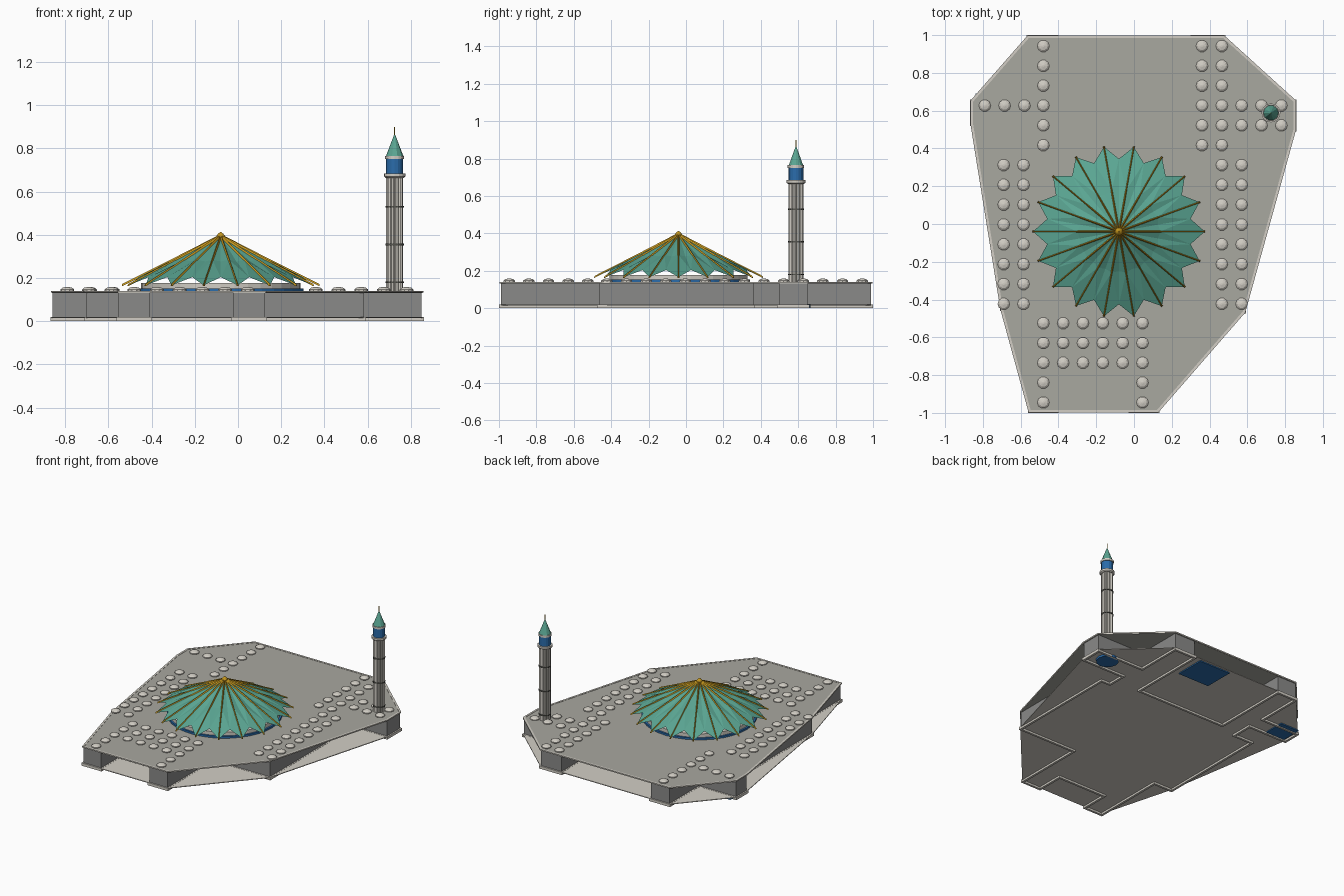
import bpy, bmesh, math
from mathutils import Vector

if "Cube" in bpy.data.objects:
    bpy.data.objects.remove(bpy.data.objects["Cube"])


def mat(name, hexcol):
    lin = [((c / 255 + 0.055) / 1.055) ** 2.4 for c in bytes.fromhex(hexcol)]
    m = bpy.data.materials.new(name)
    m.diffuse_color = (*lin, 1)
    m.use_nodes = True
    m.node_tree.nodes["Principled BSDF"].inputs["Base Color"].default_value = m.diffuse_color
    return m


PALE = mat("pale_stone", "d2cec5")
ROOF = mat("roof_concrete", "a9a8a0")
WALL = mat("grey_wall", "8a8a89")
TEAL = mat("teal_roof", "5aa592")
GOLD = mat("gold", "c4961e")
BLUE = mat("blue", "2a6cab")
DARK = mat("dark_trim", "55554f")


def make(name, verts, faces, material):
    bm = bmesh.new()
    vs = [bm.verts.new(v) for v in verts]
    for f in faces:
        bm.faces.new([vs[i] for i in f])
    bmesh.ops.recalc_face_normals(bm, faces=bm.faces)
    me = bpy.data.meshes.new(name)
    bm.to_mesh(me)
    bm.free()
    me.materials.append(material)
    ob = bpy.data.objects.new(name, me)
    bpy.context.collection.objects.link(ob)
    return ob


def prism(name, pts, z0, z1, material):
    n = len(pts)
    verts = [(x, y, z) for z in (z0, z1) for x, y in pts]
    faces = [(i, (i + 1) % n, (i + 1) % n + n, i + n) for i in range(n)]
    faces += [tuple(range(n)), tuple(range(n, 2 * n))]
    return make(name, verts, faces, material)


def offset(pts, d):
    # mitred outward offset of a counter-clockwise outline
    out = []
    for i, p in enumerate(pts):
        p = Vector(p)
        a = (p - Vector(pts[i - 1])).normalized()
        b = (Vector(pts[(i + 1) % len(pts)]) - p).normalized()
        na, nb = Vector((a.y, -a.x)), Vector((b.y, -b.x))
        out.append(tuple(p + (na + nb) * d / (1 + na.dot(nb))))
    return out


def ring_wall(name, pts, outer, inner, z0, z1, material):
    # closed wall strip following the stepped plan
    n = len(pts)
    o, q = offset(pts, outer), offset(pts, inner)
    verts = [(x, y, z) for loop, z in ((o, z0), (o, z1), (q, z1), (q, z0)) for x, y in loop]
    faces = [(k * n + i, k * n + (i + 1) % n, (k + 1) % 4 * n + (i + 1) % n, (k + 1) % 4 * n + i)
             for k in range(4) for i in range(n)]
    return make(name, verts, faces, material)


def lathe(name, profile, sides, cx, cy, material, flute=1.0):
    verts, faces = [], []
    for r, z in profile:
        for i in range(sides):
            a = 2 * math.pi * i / sides
            k = r * (flute if i % 2 else 1)
            verts.append((cx + k * math.cos(a), cy + k * math.sin(a), z))
    for j in range(len(profile) - 1):
        for i in range(sides):
            t = (i + 1) % sides
            faces.append((j * sides + i, j * sides + t, (j + 1) * sides + t, (j + 1) * sides + i))
    faces += [tuple(range(sides)), tuple(range(len(verts) - sides, len(verts)))]
    return make(name, verts, faces, material)


def rect(x0, x1, y0, y1):
    return [(x0, y0), (x1, y0), (x1, y1), (x0, y1)]


# Stepped plan of the walls, and the many-sided plan of floor and roof
plan = [(-.552, -.99), (-.41, -.99), (-.41, -.79), (-.02, -.79), (-.02, -.99), (.125, -.99),
        (.125, -.465), (.582, -.465), (.582, .36), (.51, .36), (.51, .5), (.85, .5),
        (.85, .65), (.475, .65), (.475, .99), (.31, .99), (.31, .42), (-.41, .42),
        (-.41, .99), (-.56, .99), (-.56, .65), (-.858, .65), (-.858, .53), (-.55, .53),
        (-.55, .37), (-.7, .37), (-.7, -.45), (-.552, -.45)]
hull = [(-.552, -.99), (.125, -.99), (.582, -.465), (.85, .5), (.85, .65),
        (.475, .99), (-.56, .99), (-.858, .65), (-.858, .53), (-.7, -.45)]

ring_wall("plinth", plan, .01, -.006, 0, .02, PALE)
prism("floor", offset(hull, .006), .014, .019, PALE)
ring_wall("outer_walls", plan, 0, -.005, .02, .132, WALL)
prism("roof_slab", offset(hull, .003), .131, .139, ROOF)
ring_wall("roof_cornice", hull, .008, -.006, .132, .141, PALE)

# Pools
prism("courtyard_pool", rect(0, .25, .76, .98), .006, .0145, BLUE)
prism("side_pool", rect(-.84, -.69, .54, .69), .006, .0145, BLUE)
lathe("minaret_pool", [(.075, 0), (.075, .022)], 12, .725, .59, BLUE)

# Small roof domes on a regular grid
S = .105


def grid(x0, nx, y0, ny):
    return [(x0 + i * S, y0 - j * S) for i in range(nx) for j in range(ny)]


spots = (grid(-.48, 1, .942, 6) + grid(-.79, 3, .627, 1) + grid(-.69, 2, .312, 8)
         + grid(.36, 2, .942, 6) + grid(.57, 3, .627, 2) + grid(.465, 2, .312, 8)
         + grid(-.48, 6, -.525, 3) + grid(-.48, 1, -.84, 2) + grid(.045, 1, -.84, 2))
for i, (x, y) in enumerate(spots):
    lathe(f"small_dome_{i}", [(.026, .137), (.032, .141), (.032, .147), (.022, .155), (.005, .159)],
          10, x, y, PALE)

# Drum under the folded roof
CX, CY, N = -.08, -.04, 18
lathe("drum_glass", [(.383, .138), (.383, .152)], 36, CX, CY, BLUE)
lathe("drum_band", [(.37, .152), (.37, .178)], 36, CX, CY, PALE)

# Folded star roof: ridges run to the tips, shorter valleys between them
verts, faces = [(CX, CY, .395)], []
for i in range(2 * N):
    a = math.pi * i / N
    for r, z in (((.22, .284), (.455, .166)) if i % 2 == 0 else ((.21, .277), (.385, .204))):
        verts.append((CX + r * math.cos(a), CY + r * math.sin(a), z))
for i in range(2 * N):
    p, q = 1 + 2 * i, 1 + 2 * ((i + 1) % (2 * N))
    faces += [(0, p, q), (p, p + 1, q), (p + 1, q + 1, q)] if i % 2 else [(0, p, q), (p, q + 1, q), (p, p + 1, q + 1)]
make("star_roof", verts, faces, TEAL)

# Gold ribs along the ridges
for i in range(N):
    a = 2 * math.pi * i / N
    d, s = Vector((math.cos(a), math.sin(a), 0)), Vector((-math.sin(a), math.cos(a), 0))
    vs = []
    for r, z in ((.005, .396), (.22, .286), (.457, .167)):
        c = Vector((CX, CY, z)) + d * r
        vs += [c + s * .005 - Vector((0, 0, .005)), c + Vector((0, 0, .005)), c - s * .005 - Vector((0, 0, .005))]
    fs = [(j + k, j + (k + 1) % 3, j + 3 + (k + 1) % 3, j + 3 + k) for j in (0, 3) for k in range(3)]
    make(f"roof_rib_{i}", vs, fs + [(0, 1, 2), (6, 7, 8)], GOLD)
lathe("roof_finial", [(.022, .382), (.02, .395), (.012, .405), (.003, .412)], 10, CX, CY, GOLD)

# Minaret
MX, MY = .725, .588
lathe("minaret_shaft", [(.039, .02), (.039, .675)], 32, MX, MY, PALE, .86)
for i, z in enumerate((.18, .355, .53)):
    lathe(f"minaret_ring_{i}", [(.042, z - .004), (.042, z + .004)], 16, MX, MY, DARK)
lathe("minaret_balcony", [(.042, .664), (.05, .67), (.05, .684)], 16, MX, MY, PALE)
lathe("minaret_lantern", [(.039, .684), (.039, .75)], 16, MX, MY, BLUE)
lathe("minaret_collar", [(.044, .75), (.044, .765)], 16, MX, MY, PALE)
lathe("minaret_spire", [(.04, .765), (.003, .862)], 10, MX, MY, TEAL)
lathe("minaret_spike", [(.002, .85), (.002, .9)], 6, MX, MY, GOLD)
